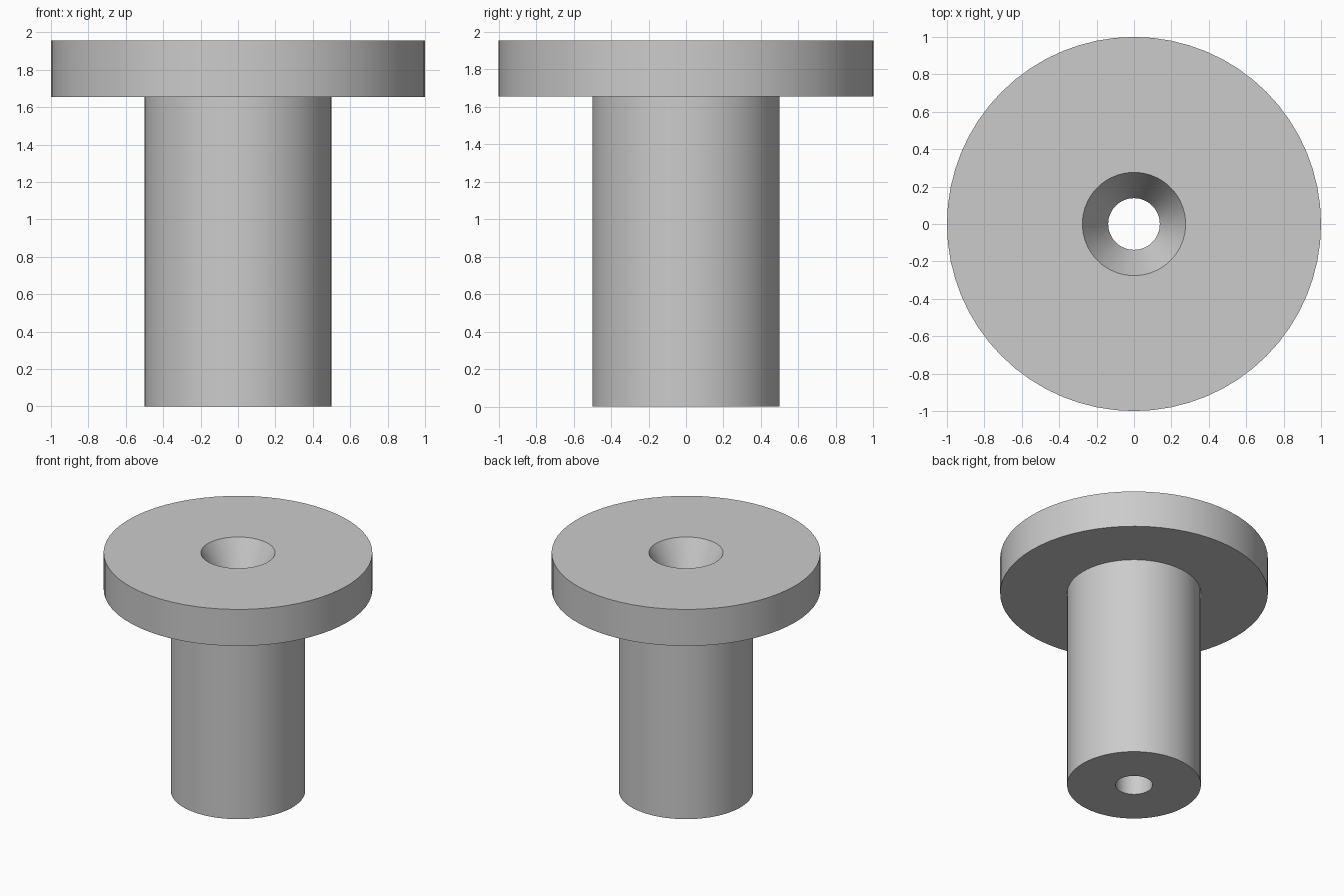
import bpy
import bmesh
from math import radians, tau
from mathutils import Matrix

SEGMENTS = 64

cube = bpy.data.objects.get("Cube")
if cube:
    bpy.data.objects.remove(cube, do_unlink=True)

grey = bpy.data.materials.new("plain_grey")
grey.use_nodes = True
colour = (0.6, 0.6, 0.6, 1)
grey.diffuse_color = colour
grey.node_tree.nodes["Principled BSDF"].inputs["Base Color"].default_value = colour

# Sizes of the bushing
HEIGHT = 1.955
FLANGE_BOTTOM = 1.655
FLANGE_R, STEM_R = 1.0, 0.5
SINK_R, BORE_R, SINK_DEPTH = 0.276, 0.138, 0.25


def lathe(name, profile, material):
    """Revolve a closed (radius, height) profile around the z axis."""
    bm = bmesh.new()
    rings = []
    for i in range(SEGMENTS):
        turn = Matrix.Rotation(tau * i / SEGMENTS, 3, "Z")
        rings.append([bm.verts.new(turn.col[0] * r + turn.col[2] * z) for r, z in profile])
    for i, ring in enumerate(rings):
        following = rings[(i + 1) % SEGMENTS]
        for j in range(len(profile)):
            k = (j + 1) % len(profile)
            bm.faces.new((ring[j], following[j], following[k], ring[k]))
    bmesh.ops.recalc_face_normals(bm, faces=bm.faces)
    mesh = bpy.data.meshes.new(name)
    bm.to_mesh(mesh)
    bm.free()
    mesh.materials.append(material)
    obj = bpy.data.objects.new(name, mesh)
    bpy.context.collection.objects.link(obj)
    bpy.ops.object.select_all(action="DESELECT")
    obj.select_set(True)
    bpy.context.view_layer.objects.active = obj
    bpy.ops.object.shade_smooth_by_angle(angle=radians(25))
    return obj


# Stem, flange, countersink and through bore in one solid
lathe("flanged_bushing", [
    (BORE_R, 0),
    (STEM_R, 0),
    (STEM_R, FLANGE_BOTTOM),
    (FLANGE_R, FLANGE_BOTTOM),
    (FLANGE_R, HEIGHT),
    (SINK_R, HEIGHT),
    (BORE_R, HEIGHT - SINK_DEPTH),
], grey)
